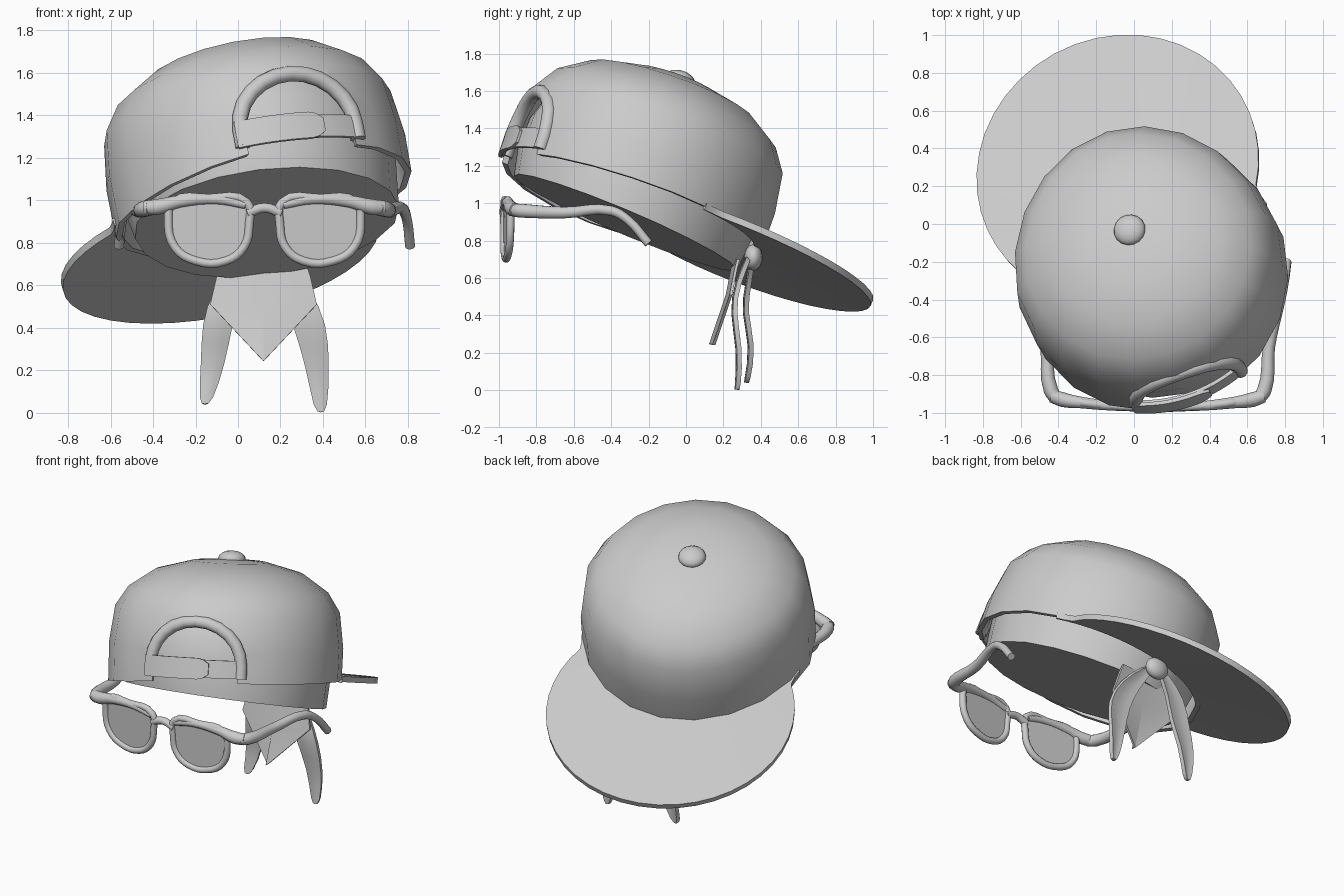
import bpy, bmesh
from math import sin, cos, pi, sqrt, radians
from mathutils import Matrix, Vector

if "Cube" in bpy.data.objects:
    bpy.data.objects.remove(bpy.data.objects["Cube"])

grey = bpy.data.materials.new("plain_grey")
grey.use_nodes = True
grey.diffuse_color = (0.6, 0.6, 0.6, 1)
grey.node_tree.nodes["Principled BSDF"].inputs["Base Color"].default_value = (0.6, 0.6, 0.6, 1)

# Tilted cap frame: local z is the crown axis, local +y points to the brim
up = Vector((-0.19, 0.34, 1)).normalized()
fwd = Vector((-0.3, 0.95, 0))
fwd = (fwd - up * fwd.dot(up)).normalized()
CAP = Matrix((fwd.cross(up), fwd, up)).transposed().to_4x4()
CAP.translation = Vector((0.1, -0.25, 1.0)) - fwd * 0.035
WORLD = Matrix()
PROFILE = [(0.742, -0.01), (0.745, 0.18), (0.715, 0.4), (0.635, 0.52),
           (0.47, 0.63), (0.24, 0.69), (0, 0.705)]


def finish(ob, matrix=WORLD, angle=40):
    """Place, apply modifiers, colour and shade an object."""
    ob.matrix_world = matrix
    bpy.ops.object.select_all(action='DESELECT')
    ob.select_set(True)
    bpy.context.view_layer.objects.active = ob
    bpy.context.view_layer.update()
    bpy.ops.object.convert(target='MESH')
    ob.data.materials.clear()
    ob.data.materials.append(grey)
    bpy.ops.object.shade_smooth_by_angle(angle=radians(angle))
    return ob


def mesh(name, verts, faces):
    me = bpy.data.meshes.new(name)
    bm = bmesh.new()
    vs = [bm.verts.new(v) for v in verts]
    for f in faces:
        bm.faces.new([vs[i] for i in f])
    bmesh.ops.remove_doubles(bm, verts=bm.verts, dist=0.0005)
    bmesh.ops.recalc_face_normals(bm, faces=bm.faces)
    bm.to_mesh(me)
    bm.free()
    ob = bpy.data.objects.new(name, me)
    bpy.context.collection.objects.link(ob)
    return ob


def grid(name, rows, closed=False):
    """Skin a list of equal-length point rows."""
    n = len(rows[0])
    faces = [(i * n + j, i * n + (j + 1) % n, (i + 1) * n + (j + 1) % n, (i + 1) * n + j)
             for i in range(len(rows) - 1) for j in range(n if closed else n - 1)]
    return mesh(name, [p for r in rows for p in r], faces)


def ring(r, z, n=20):
    """Slightly egg-shaped ring, narrower toward the brim."""
    angles = [2 * pi * i / n for i in range(n)]
    return [(r * cos(a) * (0.965 - 0.06 * max(0, sin(a))), r * sin(a), z) for a in angles]


def thicken(ob, t, offset=-1):
    m = ob.modifiers.new("thickness", 'SOLIDIFY')
    m.thickness, m.offset = t, offset


def tube(name, pts, radius, matrix=WORLD, cyclic=False, radii=None, smooth=True):
    """Round rod along a smooth path."""
    cu = bpy.data.curves.new(name, 'CURVE')
    cu.dimensions = '3D'
    cu.bevel_depth, cu.bevel_resolution, cu.resolution_u = radius, 3, 4
    cu.use_fill_caps = True
    sp = cu.splines.new('BEZIER' if smooth else 'POLY')
    points = sp.bezier_points if smooth else sp.points
    points.add(len(pts) - 1)
    for i, p in enumerate(pts):
        if smooth:
            points[i].co = p
            points[i].handle_left_type = points[i].handle_right_type = 'AUTO'
        else:
            points[i].co = (*p, 1)
        points[i].radius = radii[i] if radii else 1
    sp.use_cyclic_u = cyclic
    ob = bpy.data.objects.new(name, cu)
    bpy.context.collection.objects.link(ob)
    return finish(ob, matrix, 65)


def crown_radius(h):
    for (r0, h0), (r1, h1) in zip(PROFILE, PROFILE[1:]):
        if h <= h1:
            return r0 + (r1 - r0) * (h - h0) / (h1 - h0)


def ball(name, loc, scale, matrix=WORLD):
    bpy.ops.mesh.primitive_uv_sphere_add(segments=16, ring_count=8, radius=1)
    ob = bpy.context.object
    ob.name = name
    return finish(ob, matrix @ Matrix.Translation(loc) @ Matrix.Diagonal((*scale, 1)), 60)


# Crown with the arched opening, its rim dipping on one side
SHIFT = 0.02
arch = [(-0.27, -0.1)] + [(-0.27 * cos(pi * i / 12), 0.1 + 0.26 * sin(pi * i / 12))
                          for i in range(13)] + [(0.27, -0.1)]
arch = [(x + SHIFT, z) for x, z in arch]
n = len(arch)
cutter = mesh("opening_cutter", [(x, y, z) for y in (-1.2, -0.3) for x, z in arch],
              [tuple(range(n)), tuple(range(n, 2 * n))]
              + [(i, (i + 1) % n, n + (i + 1) % n, n + i) for i in range(n)])
cutter.matrix_world = CAP
cutter.hide_render = True
rows = [ring(r, h) for r, h in PROFILE]
rows[0] = [(x, y, z - 0.1 * max(0, -x - 0.15)) for x, y, z in rows[0]]
crown = grid("cap_crown", rows, True)
thicken(crown, 0.03)
cut = crown.modifiers.new("opening", 'BOOLEAN')
cut.operation, cut.solver, cut.object = 'DIFFERENCE', 'EXACT', cutter
finish(crown, CAP, 35)
bpy.data.objects.remove(cutter)

# Padded edge around the opening
edge = [(x + 0.06 * (x - SHIFT), -sqrt(crown_radius(z) ** 2 - x * x) + 0.022, z)
        for x, z in arch[1:-1]]
edge = [(*edge[0][:2], 0.02)] + edge + [(*edge[-1][:2], 0.02)]
tube("opening_edge", edge, 0.038, CAP, smooth=False)


# Strap in two overlapping layers, the upper one with a rounded end
def strap(name, a0, a1, r, h0, h1, trim):
    rows = []
    for h, s in ((h0, 1), (h1, -1)):
        angles = [radians(-90 + a0 + (a1 - a0) * i / 12) for i in range(13)]
        rows.append([(r * cos(a), r * sin(a), h + s * trim * max(0, i - 10) ** 2)
                     for i, a in enumerate(angles)])
    ob = grid(name, rows)
    thicken(ob, 0.02, 0)
    finish(ob, CAP)


strap("strap_under", -21, 25, 0.74, 0.02, 0.13, 0)
strap("strap_over", -23, 9.5, 0.755, 0.01, 0.14, 0.008)

# Button on top
ball("cap_button", (0, 0.03, 0.705), (0.085, 0.085, 0.05), CAP)

# Brim: crescent from the crown edge to an offset circle
rows = []
for f in (0, 0.33, 0.67, 1):
    row = []
    for i in range(33):
        t = radians(-76 + 152 * i / 32)
        a = t - radians(3)
        d, big = 0.655, 0.76
        out = d * cos(t) + sqrt(max(0, big ** 2 - (d * sin(t)) ** 2))
        r = 0.69 + (max(out, 0.71) - 0.69) * f
        row.append((r * sin(a), r * cos(a), -0.01 - 0.085 * (r - 0.69)))
    rows.append(row)
brim = grid("cap_brim", rows)
thicken(brim, 0.035, 0)
finish(brim, CAP)

# Closed head scarf under the cap, its flat underside slanting
levels = [(0, -0.125), (0.65, -0.125), (0.68, 0.08), (0.67, 0.25), (0.61, 0.42),
          (0.45, 0.56), (0, 0.63)]
rows = [ring(r, h) for r, h in levels]
for k in (0, 1):
    rows[k] = [(x, y, z - 0.09 * x - 0.05 * y) for x, y, z in rows[k]]
finish(grid("head_scarf", rows, True), CAP)

# Scarf flap, knot and two tails
flap = grid("scarf_flap", [[(0.12 - w, y, z), (0.12, y - 0.02, z), (0.12 + w, y, z)]
                           for w, y, z in [(0.2, 0.28, 0.7), (0.22, 0.265, 0.64),
                                           (0.25, 0.24, 0.51), (0.002, 0.15, 0.245)]])
thicken(flap, 0.015, 0)
finish(flap)
ball("scarf_knot", (0.12, 0.36, 0.71), (0.08, 0.05, 0.07))


def tail(name, path):
    ob = grid(name, [[(x - w, y, z), (x, y - 0.012, z), (x + w, y, z)] for x, y, z, w in path])
    sub = ob.modifiers.new("smooth", 'SUBSURF')
    sub.levels = sub.render_levels = 1
    thicken(ob, 0.025, 0)
    finish(ob)


tail("scarf_tail_right", [(0.08, 0.36, 0.71, 0.04), (-0.05, 0.34, 0.58, 0.07),
                          (-0.1, 0.31, 0.42, 0.07), (-0.115, 0.365, 0.24, 0.055),
                          (-0.155, 0.33, 0.04, 0.028)])
tail("scarf_tail_left", [(0.16, 0.34, 0.71, 0.04), (0.27, 0.28, 0.58, 0.07),
                         (0.34, 0.25, 0.42, 0.08), (0.375, 0.295, 0.22, 0.052),
                         (0.39, 0.28, 0.003, 0.028)])

# Glasses, mirrored about x = 0.125
MID = 0.125
LENS = [(-0.18, 0.13), (0, 0.15), (0.17, 0.13), (0.19, 0.05), (0.16, -0.08),
        (0.06, -0.145), (-0.08, -0.145), (-0.165, -0.08), (-0.19, 0.03)]


def bow(x):
    return -0.973 + 0.17 * x * x


for side, s in (("right", -1), ("left", 1)):
    def place(x, z, dy=0):
        return (MID + s * x, bow(x) + dy, z)
    rim = [place(0.262 + x, 0.86 + z) for x, z in LENS]
    tube("glasses_rim_" + side, rim, 0.021, cyclic=True)
    pane = mesh("glasses_lens_" + side, rim, [tuple(range(len(rim)))])
    thicken(pane, 0.008, 0)
    finish(pane)
    tube("glasses_brow_" + side, [place(0.09, 0.98), place(0.22, 1.005), place(0.4, 0.995),
                                  place(0.5, 0.97), place(0.56, 0.965, 0.01)],
         0.03, radii=[0.7, 0.8, 1, 1.3, 1.2])
    tube("glasses_temple_" + side,
         [(MID + s * x, y, z) for x, y, z in
          [(0.53, -0.93, 0.965), (0.565, -0.88, 0.96), (0.59, -0.65, 0.95), (0.65, -0.4, 0.96),
           (0.67, -0.31, 0.91), (0.685, -0.2, 0.785)]],
         0.032, radii=[1.1, 1.2, 1, 0.85, 0.75, 0.75])
tube("glasses_bridge", [(x, bow(x - MID), z) for x, z in
                        [(0.045, 0.94), (MID, 0.965), (0.205, 0.94)]], 0.024)
